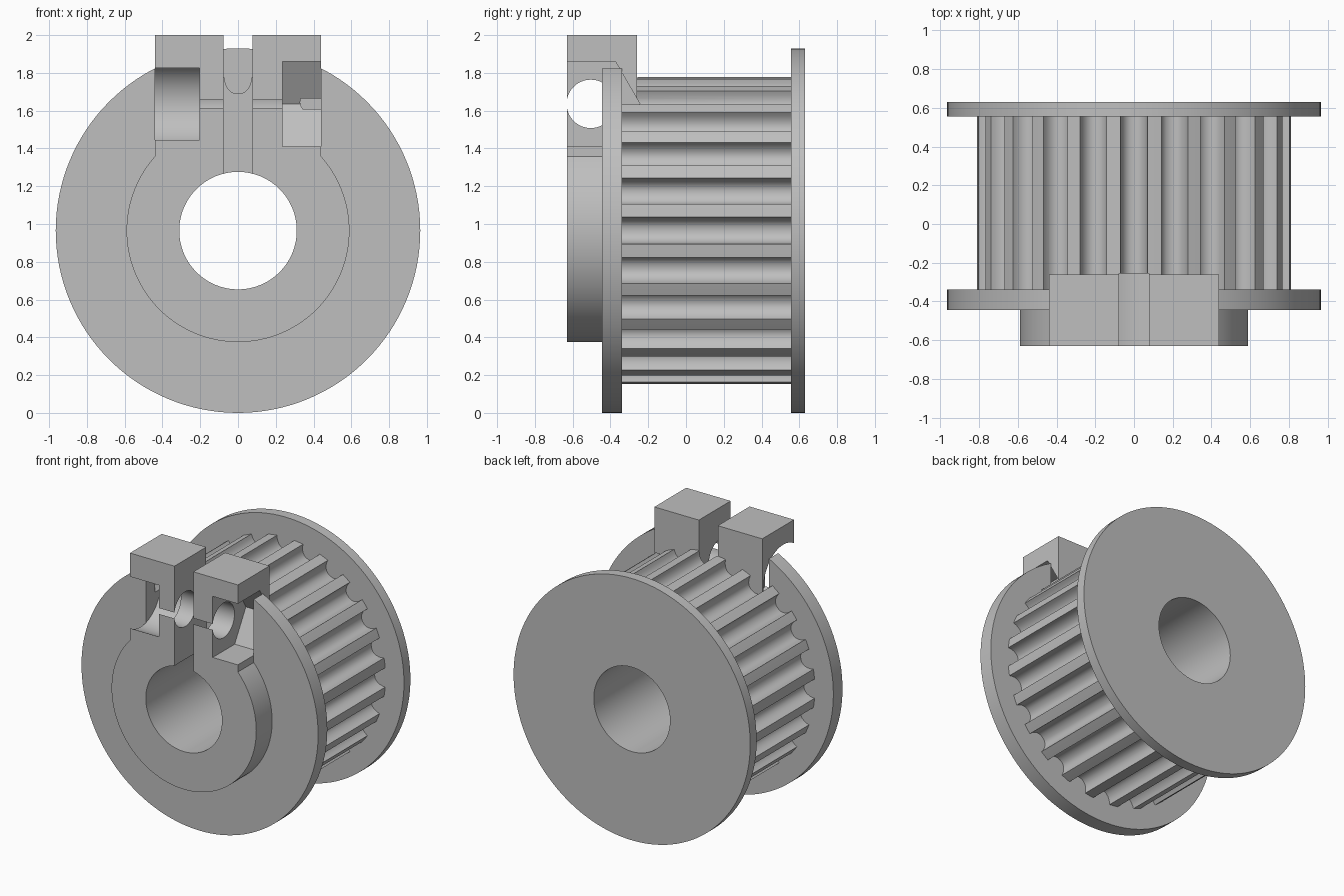
import bpy, bmesh, math

if "Cube" in bpy.data.objects:
    bpy.data.objects.remove(bpy.data.objects["Cube"], do_unlink=True)

CZ = 0.965                  # height of the shaft axis
SCREW = (-0.504, 1.636)     # y, z of the clamp screw axis
TEETH = 24

grey = bpy.data.materials.new("light grey")
grey.use_nodes = True
colour = (0.52, 0.52, 0.52, 1)
grey.diffuse_color = colour
grey.node_tree.nodes["Principled BSDF"].inputs["Base Color"].default_value = colour


def prism(name, outline, lo, hi, axis="y"):
    """Extrude a 2D outline along y (outline in x, z) or along x (outline in y, z)."""
    bm = bmesh.new()
    place = (lambda u, v, w: (u, w, v)) if axis == "y" else (lambda u, v, w: (w, u, v))
    rings = [[bm.verts.new(place(u, v, w)) for u, v in outline] for w in (lo, hi)]
    bm.faces.new(rings[0])
    bm.faces.new(rings[1])
    n = len(outline)
    for i in range(n):
        j = (i + 1) % n
        bm.faces.new((rings[0][i], rings[0][j], rings[1][j], rings[1][i]))
    bmesh.ops.recalc_face_normals(bm, faces=bm.faces)
    mesh = bpy.data.meshes.new(name)
    bm.to_mesh(mesh)
    bm.free()
    mesh.materials.append(grey)
    ob = bpy.data.objects.new(name, mesh)
    bpy.context.collection.objects.link(ob)
    return ob


def circle(r, u=0, v=CZ, n=128):
    return [(u + r * math.cos(2 * math.pi * i / n), v + r * math.sin(2 * math.pi * i / n))
            for i in range(n)]


def rect(u0, u1, v0, v1):
    return [(u0, v0), (u1, v0), (u1, v1), (u0, v1)]


def toothed_outline():
    """Round outline with evenly spaced U-shaped grooves, one of them at the top."""
    tooth = []
    for i in range(13):
        t = math.pi * i / 12
        c = math.cos(t)
        x = math.copysign(abs(c) ** 0.85, c) * 0.071
        tooth.append((x, 0.812 - 0.087 * math.sin(t)))
    half = math.pi / TEETH
    tooth.append((-0.815 * math.sin(half), 0.815 * math.cos(half)))
    points = []
    for k in range(TEETH):
        a = 2 * math.pi * k / TEETH
        points += [(x * math.cos(a) - z * math.sin(a), CZ + x * math.sin(a) + z * math.cos(a))
                   for x, z in tooth]
    return points


def combine(target, other, operation):
    mod = target.modifiers.new(operation.lower(), "BOOLEAN")
    mod.operation = operation
    mod.solver = "EXACT"
    mod.object = other
    bpy.ops.object.select_all(action="DESELECT")
    bpy.context.view_layer.objects.active = target
    target.select_set(True)
    bpy.ops.object.modifier_apply(modifier=mod.name)
    bpy.data.objects.remove(other, do_unlink=True)


# Solid parts, joined into one body
pulley = prism("clamp_pulley", toothed_outline(), -0.39, 0.59)
for part in (
    prism("back_flange", circle(0.965), 0.555, 0.63),
    prism("front_flange", circle(0.965), -0.445, -0.338),
    prism("hub", circle(0.59), -0.63, -0.40),
    prism("clamp_block", rect(-0.44, 0.44, 1.0, 2.0), -0.63, -0.26),
):
    combine(pulley, part, "UNION")

# Openings: shaft bore, clamp slot, screw hole, screw head recess, hexagonal nut pocket
for cutter in (
    prism("bore", circle(0.311), -0.8, 0.8),
    prism("clamp_slot", rect(-0.077, 0.077, CZ, 2.2), -0.8, -0.255),
    prism("screw_hole", circle(0.128, *SCREW, 64), -0.43, 0.43, "x"),
    prism("screw_head_recess", circle(0.228, *SCREW, 96), -0.44, -0.203, "x"),
    prism("nut_pocket", circle(0.26, *SCREW, 6), 0.235, 0.44, "x"),
):
    combine(pulley, cutter, "DIFFERENCE")

bpy.ops.object.select_all(action="DESELECT")
pulley.select_set(True)
bpy.context.view_layer.objects.active = pulley
bpy.ops.object.shade_smooth_by_angle(angle=math.radians(30))
